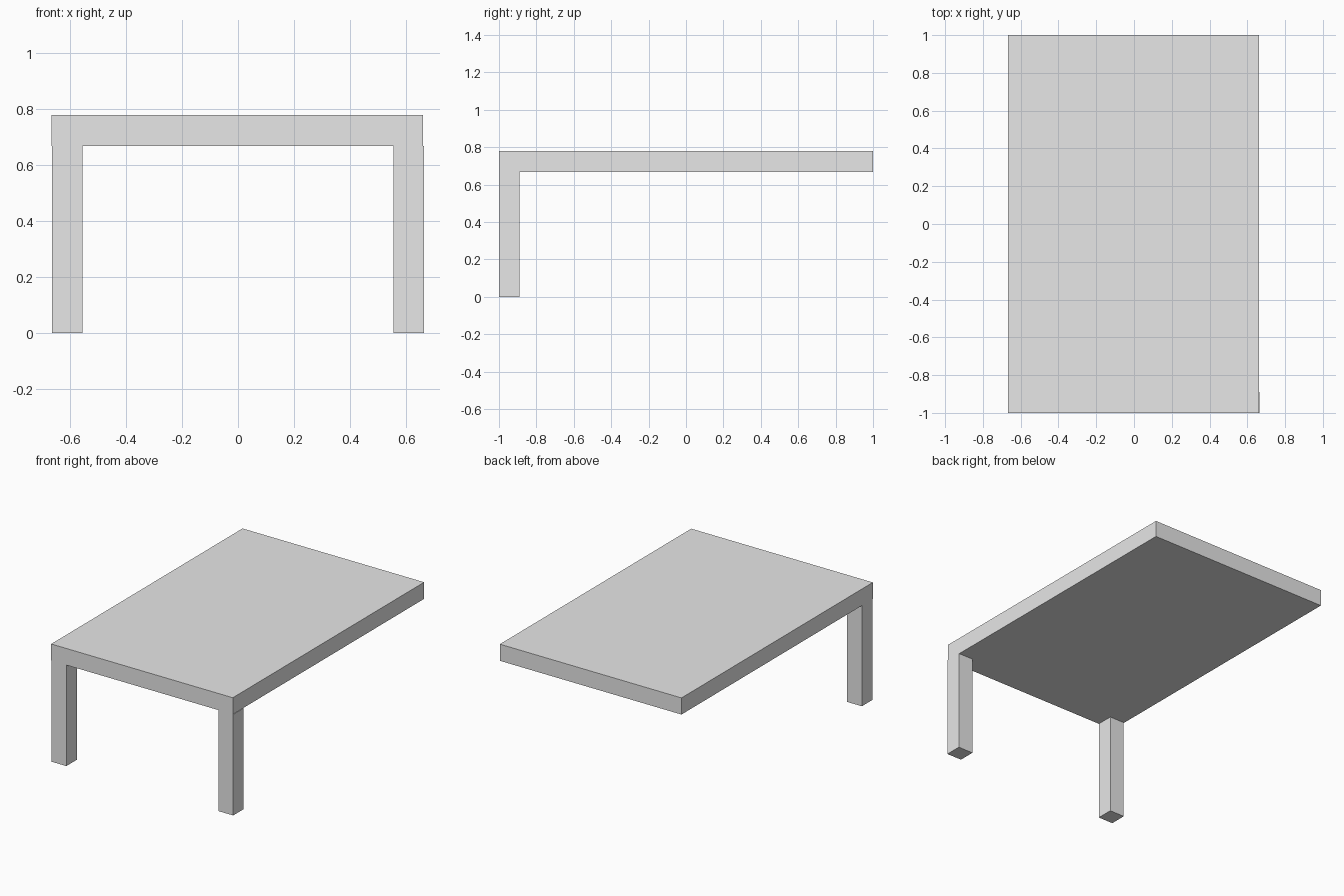
import bpy

cube = bpy.data.objects.get("Cube")
if cube:
    bpy.data.objects.remove(cube, do_unlink=True)

# Single plain grey finish
grey = bpy.data.materials.new("light_grey")
grey.use_nodes = True
grey.diffuse_color = (0.8, 0.8, 0.8, 1)
grey.node_tree.nodes["Principled BSDF"].inputs["Base Color"].default_value = (0.8, 0.8, 0.8, 1)


def box(name, low, high):
    """Add a box spanning two opposite corners."""
    centre = [(a + b) / 2 for a, b in zip(low, high)]
    bpy.ops.mesh.primitive_cube_add(size=1, location=centre)
    obj = bpy.context.object
    obj.name = name
    obj.scale = [b - a for a, b in zip(low, high)]
    bpy.ops.object.transform_apply(location=False, rotation=False, scale=True)
    obj.data.materials.append(grey)
    return obj


TOP, UNDERSIDE = 0.778, 0.668

# Table top
box("table_top", (-0.667, -1, UNDERSIDE), (0.662, 1, TOP))

# Two legs at the front only
for name, x0, x1 in (("front_right_leg", -0.664, -0.556),
                     ("front_left_leg", 0.556, 0.665)):
    box(name, (x0, -1, 0), (x1, -0.89, UNDERSIDE))
